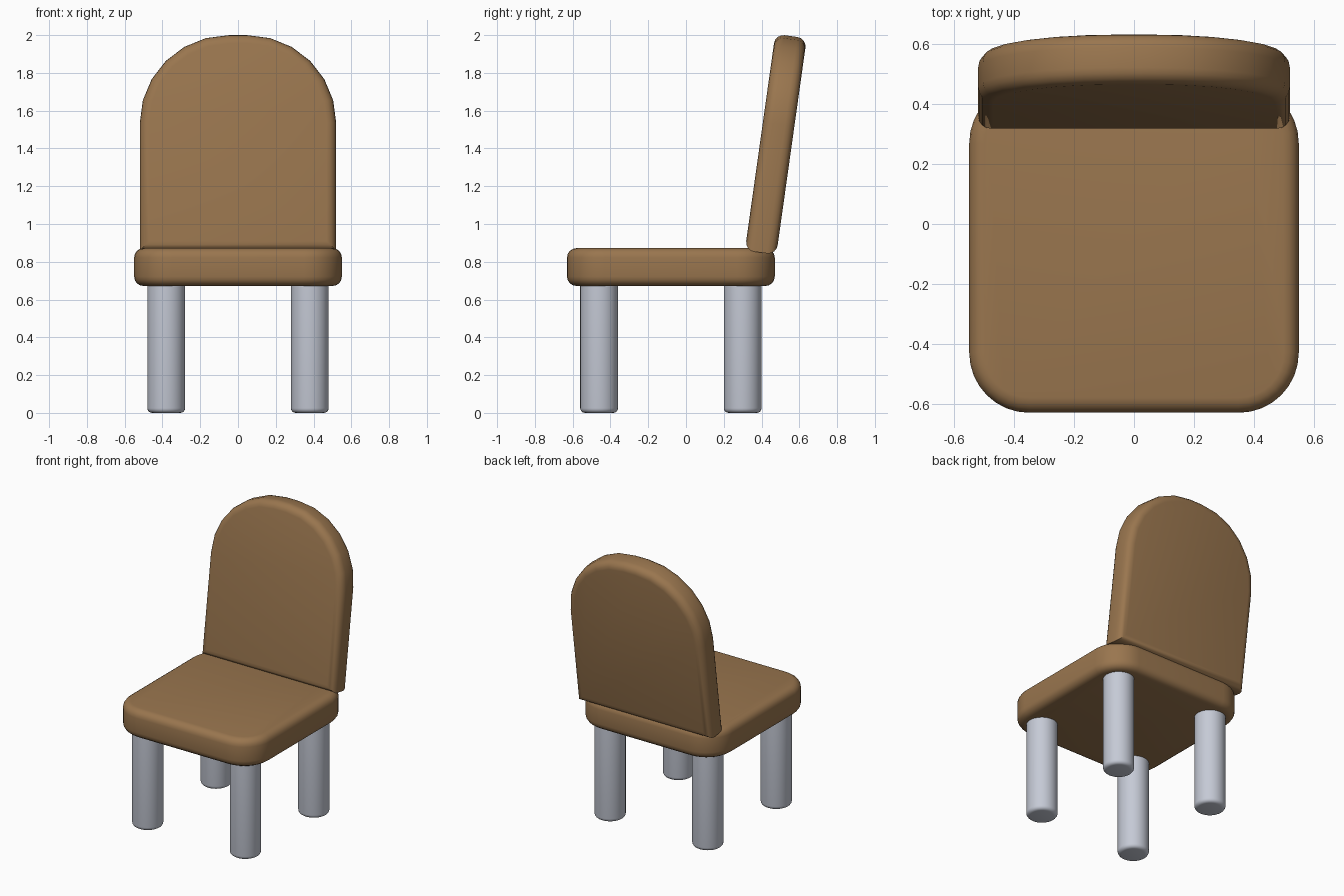
import bpy, bmesh, math
from mathutils import Matrix

if "Cube" in bpy.data.objects:
    bpy.data.objects.remove(bpy.data.objects["Cube"])


def material(name, rgb):
    m = bpy.data.materials.new(name)
    m.diffuse_color = (*rgb, 1)
    m.use_nodes = True
    m.node_tree.nodes["Principled BSDF"].inputs["Base Color"].default_value = m.diffuse_color
    return m


wood = material("brown_wood", (0.32, 0.18, 0.077))
metal = material("grey_metal", (0.56, 0.59, 0.67))


def arc(cx, cy, r, start, end, steps):
    return [(cx + r * math.cos(math.radians(start + (end - start) * i / steps)),
             cy + r * math.sin(math.radians(start + (end - start) * i / steps)))
            for i in range(steps + 1)]


def slab(name, outline, depth, bevel, mat, matrix, both_rims=True):
    """Extrude an outline along local z and round its rims."""
    bm = bmesh.new()
    bottom = bm.faces.new([bm.verts.new((x, y, 0)) for x, y in outline])
    top = bmesh.ops.extrude_face_region(bm, geom=[bottom], use_keep_orig=True)
    bmesh.ops.translate(bm, vec=(0, 0, depth),
                        verts=[v for v in top["geom"] if isinstance(v, bmesh.types.BMVert)])
    bmesh.ops.recalc_face_normals(bm, faces=bm.faces)
    rims = [e for e in bm.edges
            if all(v.co.z < 1e-5 for v in e.verts)
            or (both_rims and all(v.co.z > depth - 1e-5 for v in e.verts))]
    bmesh.ops.bevel(bm, geom=rims, offset=bevel, segments=4, profile=0.5,
                    affect='EDGES', clamp_overlap=True)
    bm.transform(matrix)
    bmesh.ops.recalc_face_normals(bm, faces=bm.faces)
    mesh = bpy.data.meshes.new(name)
    bm.to_mesh(mesh)
    bm.free()
    mesh.materials.append(mat)
    ob = bpy.data.objects.new(name, mesh)
    bpy.context.collection.objects.link(ob)
    bpy.ops.object.select_all(action='DESELECT')
    ob.select_set(True)
    bpy.context.view_layer.objects.active = ob
    bpy.ops.object.shade_smooth_by_angle(angle=math.radians(35))
    return ob


# Seat: rounded square cushion
h, r = 0.55, 0.2
seat_outline = []
for sx, sy, a in ((1, 1, 0), (-1, 1, 90), (-1, -1, 180), (1, -1, 270)):
    seat_outline += arc(sx * (h - r), sy * (h - r), r, a, a + 90, 8)
slab("seat", seat_outline, 0.2, 0.05, wood, Matrix.Translation((0, -0.08, 0.672)))

# Backrest: arched panel, leaning back 8 degrees
w, length, thick, r = 0.52, 1.157, 0.168, 0.47
back_outline = ([(-w, 0), (w, 0)]
                + arc(w - r, length - r, r, 0, 90, 6)
                + arc(r - w, length - r, r, 90, 180, 6))
lean = (Matrix.Translation((0, 0.395, 0.849))
        @ Matrix.Rotation(math.radians(90 - 8), 4, 'X')
        @ Matrix.Translation((0, 0, -thick / 2)))
slab("backrest", back_outline, thick, 0.05, wood, lean)

# Legs: round posts with softened feet
leg_outline = arc(0, 0, 0.1, 0, 360, 32)[:-1]
for side, x in (("left", -0.38), ("right", 0.38)):
    for end, y in (("front", -0.46), ("back", 0.30)):
        slab(f"{end}_{side}_leg", leg_outline, 0.69, 0.025, metal,
             Matrix.Translation((x, y, 0)), both_rims=False)
